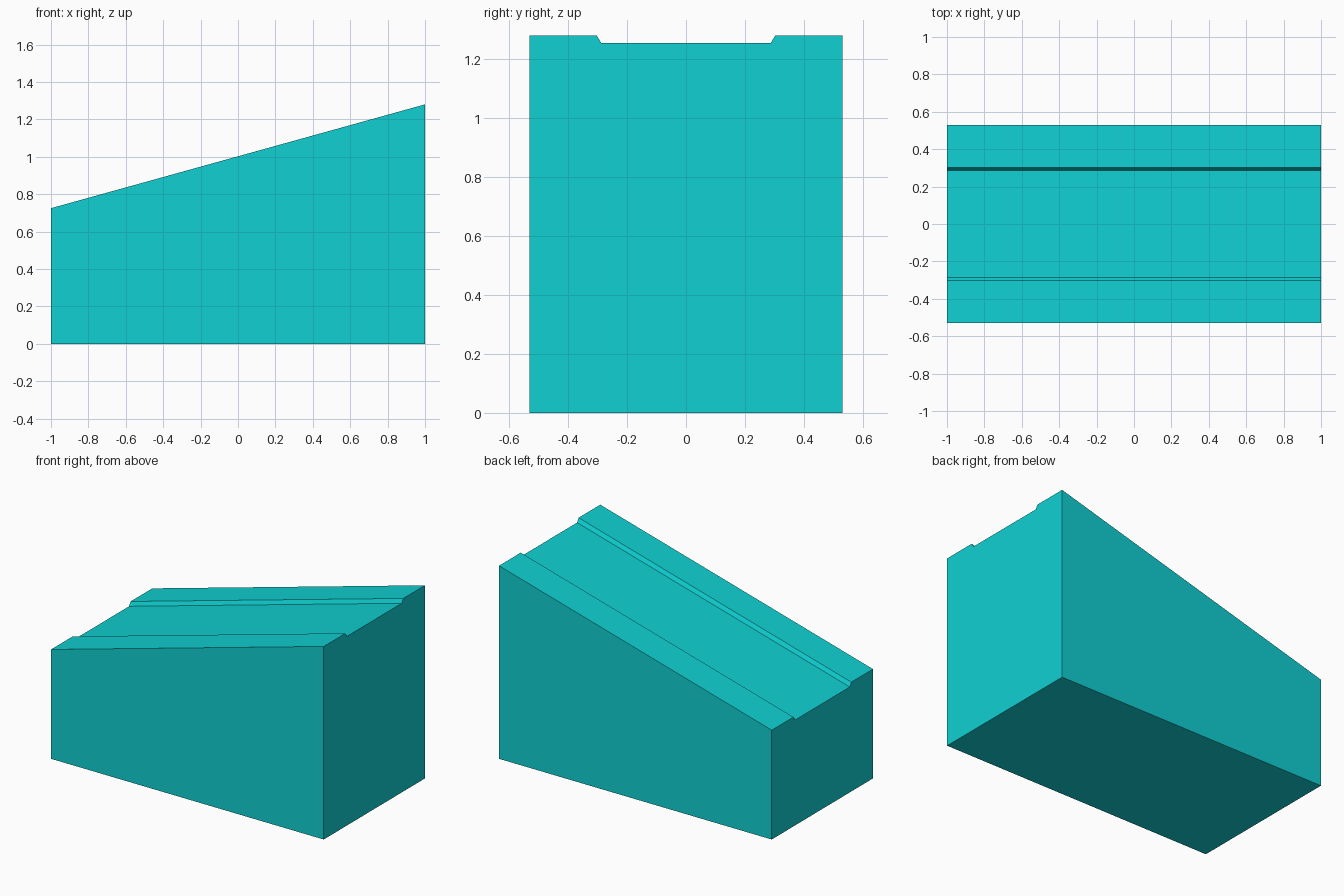
import bpy, bmesh

cube = bpy.data.objects.get("Cube")
if cube:
    bpy.data.objects.remove(cube, do_unlink=True)

LENGTH, HALF_WIDTH = 2.0, 0.53
LOW, HIGH = 0.725, 1.28
GROOVE_TOP, GROOVE_FLOOR, DEPTH = 0.303, 0.287, 0.026

# Single teal colour
teal = bpy.data.materials.new("teal")
teal.use_nodes = True
colour = (0.005, 0.63, 0.645, 1)
teal.diffuse_color = colour
teal.node_tree.nodes["Principled BSDF"].inputs["Base Color"].default_value = colour


def end_profile(bm, x, height):
    """Block cross-section with a shallow groove along the top."""
    half = [(HALF_WIDTH, 0), (HALF_WIDTH, height),
            (GROOVE_TOP, height), (GROOVE_FLOOR, height - DEPTH)]
    outline = half + [(-y, z) for y, z in reversed(half)]
    return [bm.verts.new((x, y, z)) for y, z in outline]


# Sloped block: two end profiles joined by side strips
bm = bmesh.new()
low_end = end_profile(bm, -LENGTH / 2, LOW)
high_end = end_profile(bm, LENGTH / 2, HIGH)
bm.faces.new(low_end)
bm.faces.new(high_end)
count = len(low_end)
for i in range(count):
    j = (i + 1) % count
    bm.faces.new((low_end[i], low_end[j], high_end[j], high_end[i]))
bmesh.ops.recalc_face_normals(bm, faces=bm.faces)

mesh = bpy.data.meshes.new("grooved_wedge")
bm.to_mesh(mesh)
bm.free()
mesh.materials.append(teal)
wedge = bpy.data.objects.new("grooved_wedge", mesh)
bpy.context.collection.objects.link(wedge)
